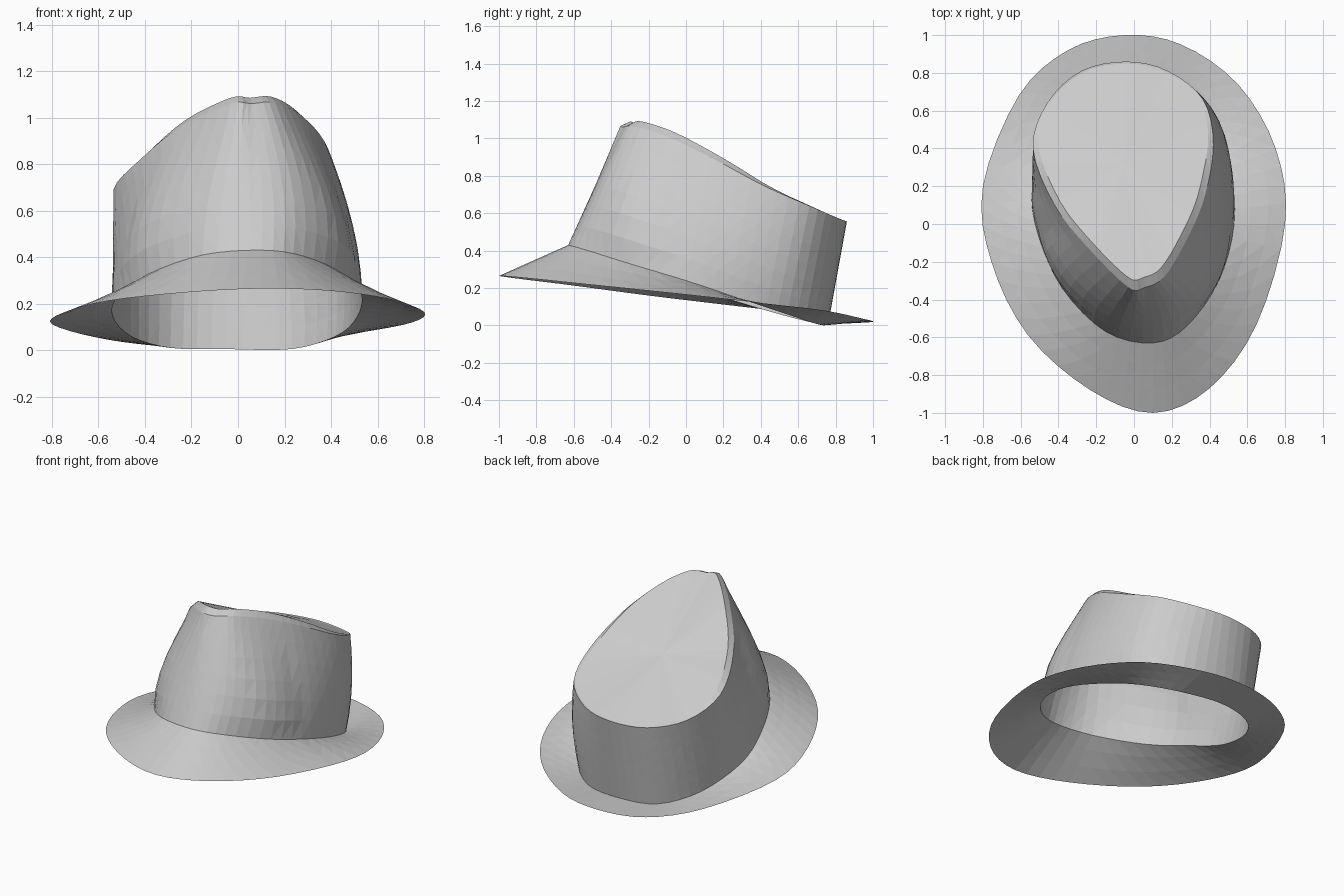
import bpy
import bmesh
from mathutils import Vector

if "Cube" in bpy.data.objects:
    bpy.data.objects.remove(bpy.data.objects["Cube"], do_unlink=True)

STEPS = 4  # segments between neighbouring control points

felt = bpy.data.materials.new("grey_felt")
felt.use_nodes = True
GREY = (0.6, 0.6, 0.6, 1)
felt.diffuse_color = GREY
felt.node_tree.nodes["Principled BSDF"].inputs["Base Color"].default_value = GREY

# Control points run from the front, round the +x side, to the back and home again
brim_edge = [(.1, -1, .265), (.4, -.87, .255), (.65, -.53, .22), (.8, 0, .165),
             (.75, .4, .12), (.55, .74, .08), (.25, .95, .035), (-.05, 1, .02),
             (-.35, .92, .02), (-.61, .68, .055), (-.8, .2, .112), (-.755, -.2, .16),
             (-.56, -.59, .212), (-.23, -.88, .248)]
crown_base = [(.1, -.63, .43), (.28, -.54, .405), (.45, -.3, .33), (.53, 0, .24),
              (.51, .3, .14), (.42, .54, .06), (.23, .71, .005), (-.05, .76, .005),
              (-.29, .7, .01), (-.46, .5, .06), (-.54, .2, .15), (-.51, -.05, .24),
              (-.38, -.34, .33), (-.15, -.57, .41)]
crown_rim = [(.06, -.335, 1.06), (.16, -.28, 1.065), (.27, -.1, 1.01), (.37, .13, .9),
             (.42, .42, .745), (.365, .66, .64), (.18, .81, .575), (-.04, .86, .555),
             (-.28, .81, .555), (-.46, .64, .59), (-.535, .4, .69), (-.42, .1, .82),
             (-.24, -.13, .965), (-.03, -.335, 1.06)]


def clamp(v):
    return min(max(v, 0), 1)


def smooth_ring(points):
    """Closed curve through the control points."""
    pts = [Vector(p) for p in points]
    n = len(pts)
    ring = []
    for i in range(n):
        a, b, c, d = (pts[(i + k) % n] for k in (-1, 0, 1, 2))
        for s in range(STEPS):
            t = s / STEPS
            p = (b * 2 + (c - a) * t + (a * 2 - b * 5 + c * 4 - d) * t ** 2
                 + (b * 3 - a - c * 3 + d) * t ** 3) / 2
            p.z = max(p.z, 0)
            ring.append(p)
    return ring


def blend(ring_a, ring_b, t):
    """Ring part of the way between two rings."""
    return [a.lerp(b, t) for a, b in zip(ring_a, ring_b)]


def bowed(ring, amount):
    """Push a wall ring out sideways, most at the front corners."""
    out = []
    for p in ring:
        side = .28 if p.x > 0 else .28 * clamp((.2 - p.y) / .3)
        corner = .6 * clamp((-.05 - p.y) / .3)
        out.append(Vector((p.x * (1 + amount * (side + corner)), p.y, p.z)))
    return out


def loft(name, rings, tip=None):
    """Skin a stack of rings, with an optional closing point."""
    bm = bmesh.new()
    rows = [[bm.verts.new(p) for p in ring] for ring in rings]
    n = len(rows[0])
    for low, high in zip(rows, rows[1:]):
        for i in range(n):
            j = (i + 1) % n
            bm.faces.new((low[i], low[j], high[j], high[i]))
    if tip is not None:
        centre = bm.verts.new(tip)
        for i in range(n):
            bm.faces.new((rows[-1][i], rows[-1][(i + 1) % n], centre))
    bmesh.ops.triangulate(bm, faces=bm.faces[:])
    mesh = bpy.data.meshes.new(name)
    bm.to_mesh(mesh)
    bm.free()
    mesh.materials.append(felt)
    obj = bpy.data.objects.new(name, mesh)
    bpy.context.collection.objects.link(obj)


edge, base, rim = map(smooth_ring, (brim_edge, crown_base, crown_rim))

# Brim: a thin sheet sloping down from the crown
loft("brim", [edge, blend(edge, base, .35), blend(edge, base, .7), base])

# Crown wall
heights = (.17, .34, .5, .67, .84)
loft("crown_wall", [base] + [bowed(blend(base, rim, t), t * (1 - t)) for t in heights]
     + [rim])

# Crown top: a bevelled lip that fades out towards the back, round a slanting panel
middle = Vector((-.05, .32, .795))
lip = []
for p in rim:
    front = clamp((.7 - p.y) / .4)
    q = p.lerp(middle, .02 + .06 * front)
    q.z = p.z + .025 * front
    lip.append(q)
centre_ring = [middle] * len(lip)
loft("crown_top", [rim, lip, blend(lip, centre_ring, .35),
                   blend(lip, centre_ring, .7)], tip=middle)
